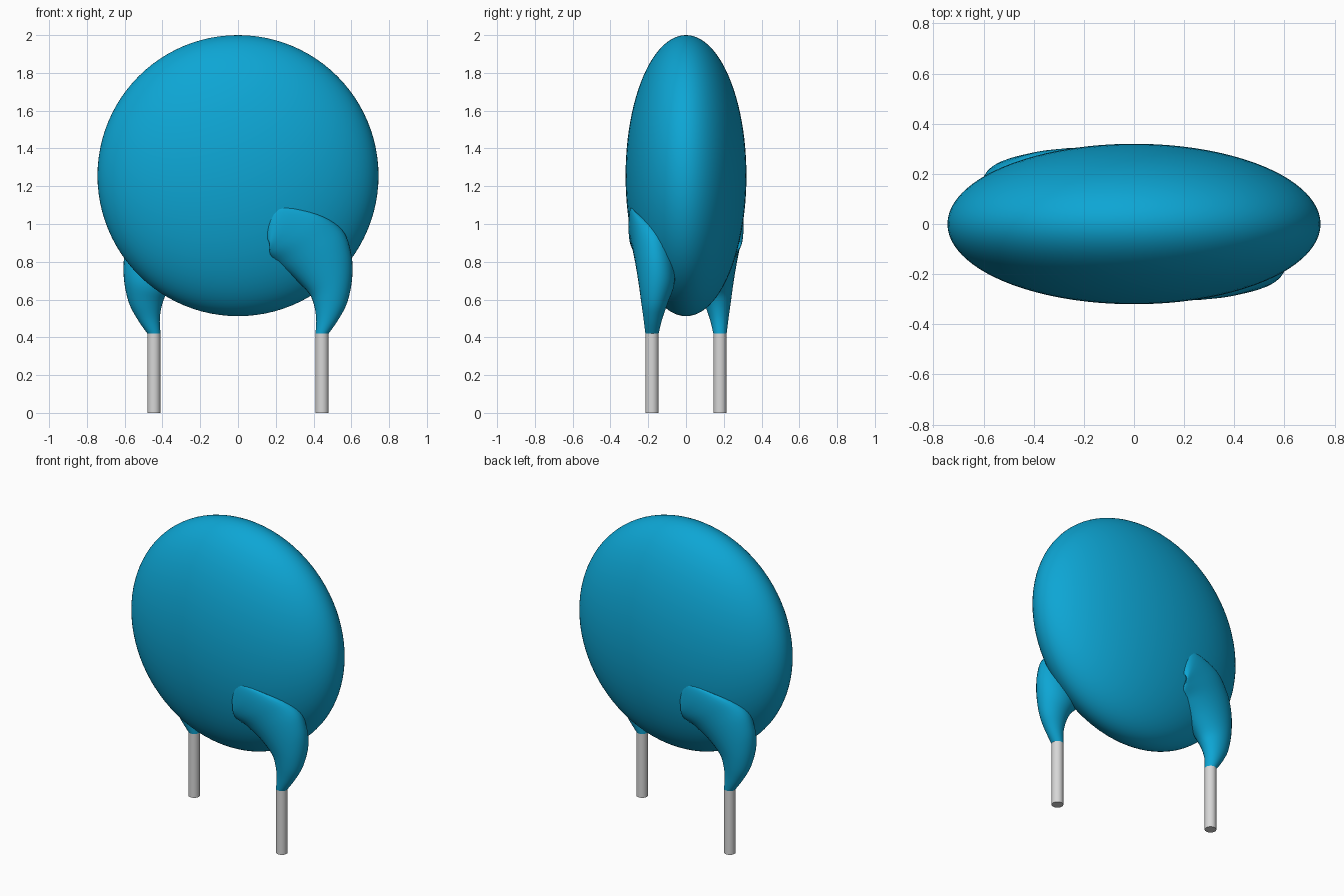
import bpy, bmesh, math
from mathutils import Vector, Matrix

if "Cube" in bpy.data.objects:
    bpy.data.objects.remove(bpy.data.objects["Cube"])


def material(name, rgb):
    m = bpy.data.materials.new(name)
    m.use_nodes = True
    m.diffuse_color = (*rgb, 1)
    m.node_tree.nodes["Principled BSDF"].inputs["Base Color"].default_value = (*rgb, 1)
    return m


blue = material("blue coating", (0.004, 0.38, 0.66))
grey = material("tinned metal", (0.68, 0.68, 0.68))


def finish(bm, name, mat):
    bmesh.ops.recalc_face_normals(bm, faces=bm.faces[:])
    me = bpy.data.meshes.new(name)
    bm.to_mesh(me)
    bm.free()
    me.materials.append(mat)
    ob = bpy.data.objects.new(name, me)
    bpy.context.collection.objects.link(ob)
    bpy.ops.object.select_all(action='DESELECT')
    ob.select_set(True)
    bpy.context.view_layer.objects.active = ob
    bpy.ops.object.shade_smooth_by_angle(angle=math.radians(40))
    return ob


# Flattened round body
bm = bmesh.new()
bmesh.ops.create_uvsphere(bm, u_segments=96, v_segments=48, radius=1)
bmesh.ops.scale(bm, vec=(0.744, 0.32, 0.744), verts=bm.verts)
bmesh.ops.translate(bm, vec=(0, 0, 1.256), verts=bm.verts)
finish(bm, "disc_body", blue)

# Coating sleeve sections: outer x, z, inner x, z, front y, back y
SECTIONS = [
    (.48, .42, .41, .42, -.215, -.145),
    (.535, .50, .414, .50, -.225, -.125),
    (.58, .59, .40, .58, -.237, -.095),
    (.605, .72, .37, .64, -.25, -.062),
    (.598, .85, .29, .72, -.267, -.06),
    (.55, .97, .21, .78, -.283, -.085),
    (.42, 1.05, .17, .84, -.298, -.215),
    (.22, 1.09, .165, .90, -.303, -.275),
    (.14, 1.06, .14, .95, -.27, -.22),
]


def smooth_sections(rows, steps):
    """Catmull-Rom interpolation between neighbouring sections."""
    out = []
    last = len(rows) - 1
    for i in range(last):
        quad = [rows[max(i - 1, 0)], rows[i], rows[i + 1], rows[min(i + 2, last)]]
        for s in range(steps):
            t = s / steps
            out.append([b + t / 2 * (c - a + t * (2*a - 5*b + 4*c - d + t * (3*(b - c) + d - a)))
                        for a, b, c, d in zip(*quad)])
    return out + [rows[-1]]


def sleeve(name, turn):
    bm = bmesh.new()
    rings = []
    n = 32
    for ox, oz, ix, iz, yf, yb in smooth_sections(SECTIONS, 5):
        ym = (yf + yb) / 2
        outer, inner = Vector((ox, ym, oz)), Vector((ix, ym, iz))
        mid, half = (outer + inner) / 2, (outer - inner) / 2
        depth = Vector((0, (yb - yf) / 2, 0))
        angles = [math.tau * k / n for k in range(n)]
        rings.append([bm.verts.new(mid + half * math.cos(a) + depth * math.sin(a)) for a in angles])
    for lo, hi in zip(rings, rings[1:]):
        for k in range(n):
            j = (k + 1) % n
            bm.faces.new((lo[k], lo[j], hi[j], hi[k]))
    bm.faces.new(rings[0])
    bm.faces.new(rings[-1])
    bm.transform(turn)
    finish(bm, name, blue)


def lead(name, turn):
    bm = bmesh.new()
    bmesh.ops.create_cone(bm, cap_ends=True, segments=32, radius1=0.035, radius2=0.035, depth=0.42)
    bmesh.ops.translate(bm, vec=(0.445, -0.18, 0.21), verts=bm.verts)
    bm.transform(turn)
    finish(bm, name, grey)


# Two leads, half a turn apart
for side, angle in (("left_front", 0), ("right_back", math.pi)):
    turn = Matrix.Rotation(angle, 4, 'Z')
    sleeve(side + "_sleeve", turn)
    lead(side + "_lead", turn)
